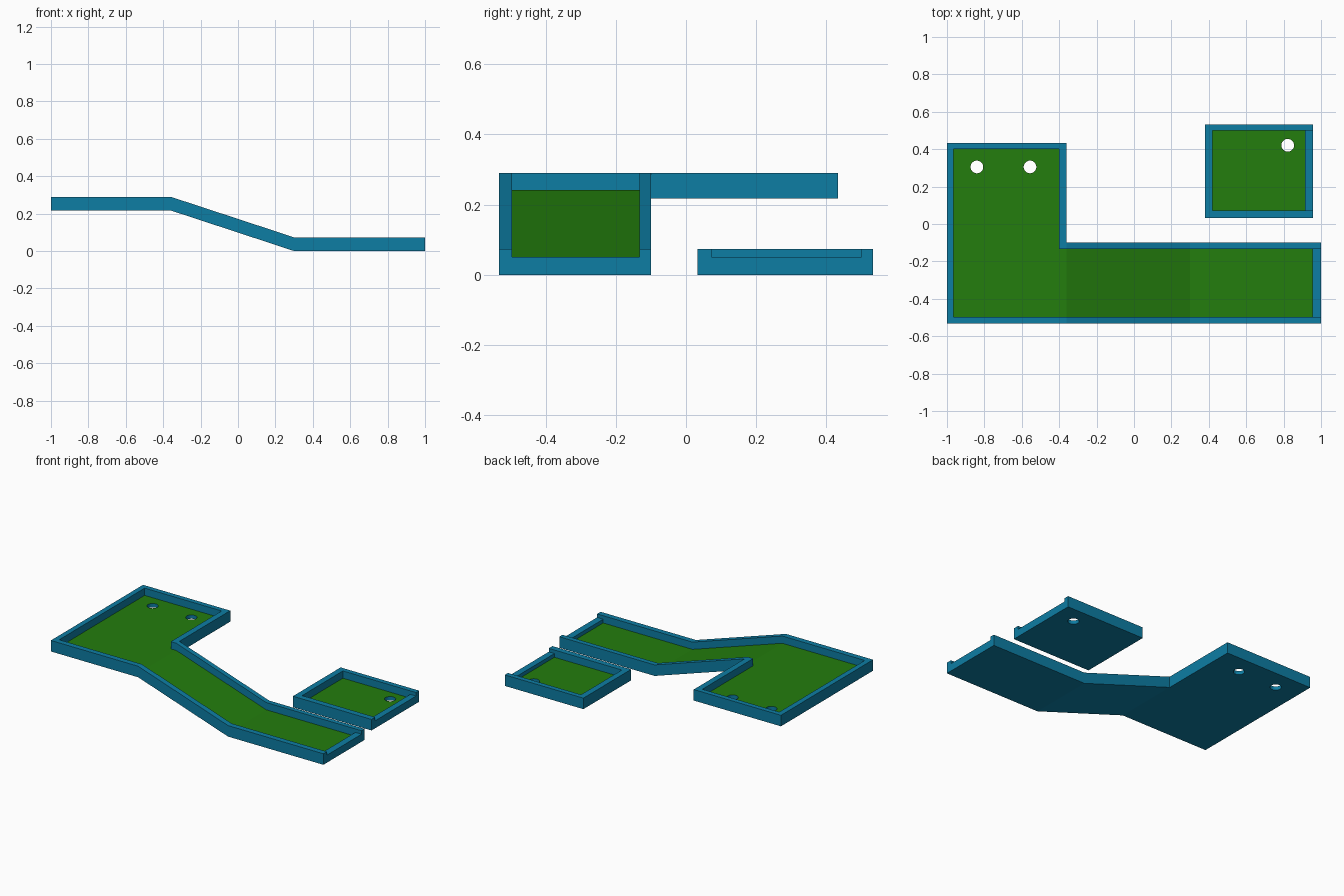
import bpy, bmesh

if "Cube" in bpy.data.objects:
    bpy.data.objects.remove(bpy.data.objects["Cube"])


def material(name, rgb):
    m = bpy.data.materials.new(name)
    m.diffuse_color = (*rgb, 1)
    m.use_nodes = True
    m.node_tree.nodes["Principled BSDF"].inputs["Base Color"].default_value = m.diffuse_color
    return m


BLUE = material("teal_blue", (0.004, 0.205, 0.37))
GREEN = material("turf_green", (0.017, 0.205, 0.004))

# Heights above the underside: bottom, turf, low end lip, wall
LEVELS = [0.0, 0.025, 0.05, 0.073]


def ramp(x):
    """Underside height: high deck, slope, low deck."""
    return 0.217 * min(1, max(0, (0.3 - x) / 0.66))


def flat(x):
    return 0.0


def tray(name, xs, ys, plan, base, holes):
    """Plan rows run front to back; 0 empty, 1 turf, 2 lip, 3 wall."""
    bm = bmesh.new()

    def quad(points, mat=0):
        f = bm.faces.new([bm.verts.new((x, y, base(x) + LEVELS[k])) for x, y, k in points])
        f.material_index = mat

    def level(i, j):
        if 0 <= j < len(plan) and 0 <= i < len(plan[j]):
            return int(plan[j][i])
        return 0

    for j in range(len(plan)):
        for i in range(len(plan[j])):
            h = level(i, j)
            if not h:
                continue
            c = [(xs[i], ys[j]), (xs[i + 1], ys[j]),
                 (xs[i + 1], ys[j + 1]), (xs[i], ys[j + 1])]
            quad([(*p, h) for p in c], 1 if h == 1 else 0)
            quad([(*p, 0) for p in reversed(c)])
            # upright faces wherever the neighbouring cell is lower
            for s, (di, dj) in enumerate([(0, -1), (1, 0), (0, 1), (-1, 0)]):
                a, b = c[s], c[(s + 1) % 4]
                for k in range(level(i + di, j + dj), h):
                    quad([(*a, k), (*b, k), (*b, k + 1), (*a, k + 1)])
    bmesh.ops.remove_doubles(bm, verts=bm.verts, dist=1e-5)
    bmesh.ops.recalc_face_normals(bm, faces=bm.faces)
    me = bpy.data.meshes.new(name)
    bm.to_mesh(me)
    bm.free()
    ob = bpy.data.objects.new(name, me)
    bpy.context.collection.objects.link(ob)
    me.materials.append(BLUE)
    me.materials.append(GREEN)

    # round holes through the floor
    for x, y in holes:
        bpy.ops.mesh.primitive_cylinder_add(vertices=32, radius=0.034, depth=0.3,
                                            location=(x, y, base(x)))
        cutter = bpy.context.object
        cutter.data.materials.append(BLUE)
        mod = ob.modifiers.new("hole", 'BOOLEAN')
        mod.operation = 'DIFFERENCE'
        mod.solver = 'EXACT'
        mod.object = cutter
        bpy.context.view_layer.objects.active = ob
        bpy.ops.object.modifier_apply(modifier=mod.name)
        bpy.data.objects.remove(cutter)
    return ob


# L-shaped course with the sloping run
tray("sloped_course",
     [-1, -0.965, -0.4, -0.36, 0.3, 0.955, 1],
     [-0.533, -0.496, -0.133, -0.1, 0.4, 0.433],
     ["333333",
      "311112",
      "313333",
      "313000",
      "333000"],
     ramp, [(-0.84, 0.305), (-0.556, 0.305)])

# separate small tray with one hole
tray("small_tray",
     [0.38, 0.42, 0.915, 0.957],
     [0.033, 0.072, 0.5, 0.533],
     ["333",
      "312",
      "333"],
     flat, [(0.822, 0.421)])
